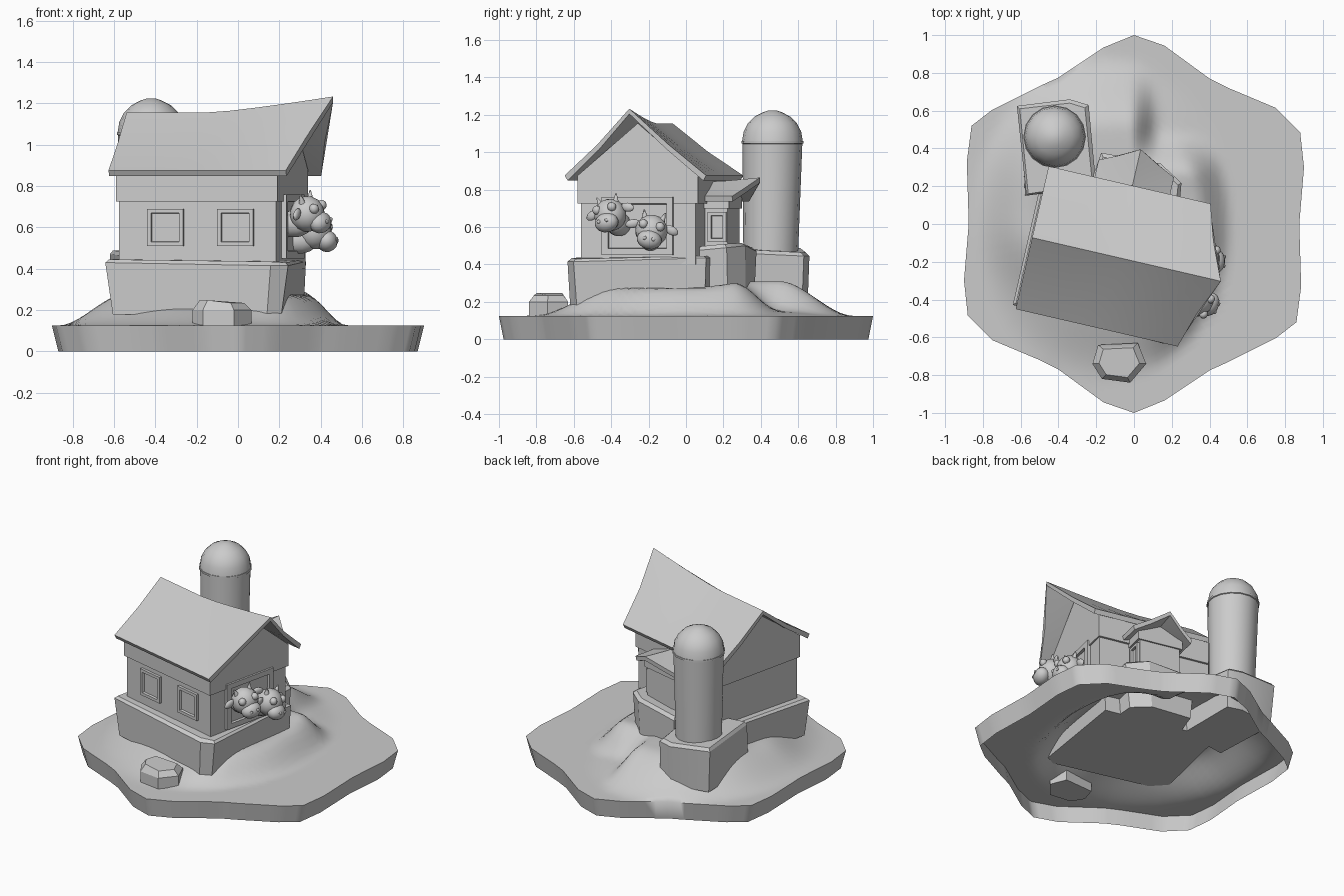
import bpy, bmesh
from math import radians, sin, cos, pi, hypot
from mathutils import Matrix

if "Cube" in bpy.data.objects:
    bpy.data.objects.remove(bpy.data.objects["Cube"])

T, R = Matrix.Translation, Matrix.Rotation
I = Matrix.Identity(4)
HOUSE = T((-0.125, -0.168, 0)) @ R(radians(-13), 4, 'Z')
ANNEX = HOUSE @ T((0.03, 0, 0)) @ R(radians(90), 4, 'Z')


def finish(name, bm, matrix=I, angle=30):
    bmesh.ops.transform(bm, matrix=matrix, verts=bm.verts)
    me = bpy.data.meshes.new(name)
    bm.to_mesh(me)
    bm.free()
    ob = bpy.data.objects.new(name, me)
    bpy.context.collection.objects.link(ob)
    bpy.ops.object.select_all(action='DESELECT')
    ob.select_set(True)
    bpy.context.view_layer.objects.active = ob
    bpy.ops.object.shade_smooth_by_angle(angle=radians(angle))
    return ob


def loft(name, rings, matrix=I, start=True, end=True, angle=30, bevel=0):
    """Skin a list of equal-length point rings."""
    bm = bmesh.new()
    vs = [[bm.verts.new(p) for p in ring] for ring in rings]
    n = len(vs[0])
    for a, b in zip(vs, vs[1:]):
        for i in range(n):
            j = (i + 1) % n
            bm.faces.new((a[i], a[j], b[j], b[i]))
    if start:
        bm.faces.new(vs[0][::-1])
    if end:
        bm.faces.new(vs[-1])
    if start and end:
        bmesh.ops.recalc_face_normals(bm, faces=bm.faces)
    if bevel:
        bmesh.ops.bevel(bm, geom=bm.edges[:], offset=bevel, segments=1, affect='EDGES')
    return finish(name, bm, matrix, angle)


def rect(x0, x1, y0, y1, z):
    return [(x0, y0, z), (x1, y0, z), (x1, y1, z), (x0, y1, z)]


def smooth(t):
    t = min(1, max(0, t))
    return t * t * (3 - 2 * t)


# island: hollow shell with a lopsided hill
half = [(0, 1), (.16, .945), (.4, .77), (.5, .72), (.75, .615), (.88, .485), (.9, .3),
        (.875, 0), (.885, -.33), (.86, -.52), (.75, -.605), (.5, -.73), (.4, -.775), (.16, -.935)]
outline = half + [(-x, -y) for x, y in half]
outline = [(a[0] + (b[0] - a[0]) * k / 4, a[1] + (b[1] - a[1]) * k / 4)
           for a, b in zip(outline, outline[1:] + outline[:1]) for k in range(4)]


def ground(x, y):
    dx = x + .15
    right, back, front = smooth(dx / .4), smooth(y / .4), smooth(-y / .5)
    r = hypot(dx / (.72 if dx < 0 else .68), y / (.9 if y > 0 else .85))
    band = .45 - .15 * right + .15 * front * (1 - right)
    height = .15 + .035 * back - .03 * front * (1 - right)
    ledge = 1 - .85 * smooth((x + .02) / .16) * smooth((y - .25) / .25)
    return .125 + height * smooth((1 - r) / band) * ledge


rings = [[(x * .965, y * .975, 0) for x, y in outline]]
rings += [[(x * s, y * s, ground(x * s, y * s) if s < 1 else .125) for x, y in outline]
          for s in [1 - k / 26 for k in range(26)]]
loft("island", rings, start=False, angle=65)

# stone foundations and loose rock
loft("house_foundation", [
    [(-.41, -.36, .18), (.36, -.38, .18), (.42, -.33, .18), (.37, .36, .18), (-.41, .36, .18)],
    [(-.445, -.37, .43), (.38, -.39, .415), (.455, -.34, .415), (.38, .37, .435), (-.445, .37, .445)],
    [(-.43, -.355, .445), (.36, -.37, .435), (.44, -.33, .43), (.37, .355, .445), (-.43, .36, .455)]],
    HOUSE)
loft("annex_foundation", [
    [(-.18, .25, .18), (.28, .25, .18), (.25, .46, .18), (.13, .53, .18), (-.15, .51, .18)],
    [(-.2, .25, .47), (.31, .25, .47), (.28, .46, .49), (.15, .535, .50), (-.17, .52, .47)],
    [(-.18, .25, .49), (.29, .25, .49), (.265, .445, .51), (.145, .51, .515), (-.155, .5, .49)]], HOUSE)
loft("silo_foundation", [
    [(-.58, .15, .18), (-.24, .2, .18), (-.24, .62, .18), (-.34, .65, .18), (-.6, .61, .18)],
    [(-.57, .15, .465), (-.2, .2, .465), (-.24, .63, .445), (-.34, .66, .445), (-.62, .625, .47)],
    [(-.56, .16, .485), (-.22, .21, .485), (-.26, .615, .465), (-.34, .64, .465), (-.605, .61, .488)]])
rock = [(-.22, -.74), (-.17, -.82), (-.02, -.84), (.065, -.74), (.02, -.63), (-.19, -.64)]
loft("rock", [[(x, y, .11) for x, y in rock], [(x, y, .2) for x, y in rock],
              [(-.08 + (x + .08) * .75, -.73 + (y + .73) * .75, .248 if x < -.05 else .235) for x, y in rock]])


def walls(name, x0, x1, w, base, split, eave, tops, matrix):
    """Lower storey plus a slightly wider upper storey with gables."""
    loft(name + "_lower_wall", [rect(x0 + .01, x1 - .01, -w + .015, w - .015, z) for z in (base, split + .01)], matrix)
    loft(name + "_upper_wall", [
        [(x, -w, split), (x, w, split), (x, w, eave), (x, 0, top), (x, -w, eave)]
        for x, top in zip((x0, x1), tops)], matrix)


def roof(name, eave_x, ridge_x, w, eave, ridge, lift, matrix, sag=.012, thick=.028):
    """Slab gable roof whose ridge rises and leans out at the far end."""
    rings = []
    for k in range(9):
        t = k / 8
        ex = eave_x[0] + (eave_x[1] - eave_x[0]) * t
        rx = ridge_x[0] + (ridge_x[1] - ridge_x[0]) * t
        rz = ridge + lift * max(0, (t - .4) / .6) ** 1.2
        mx, mz = (ex + rx) / 2 - sag * t, (eave + rz) / 2 - sag
        top = [(ex, -w, eave), (mx, -w / 2, mz), (rx, 0, rz), (mx, w / 2, mz), (ex, w, eave)]
        rings.append(top + [(x, y * .96, z - thick) for x, y, z in top[::-1]])
    loft(name, rings, matrix, angle=35)


def window(name, w, h, frame, matrix):
    """Picture frame with a recessed pane, facing local -y."""
    def r(k, d):
        a, b = w / 2 - k, h / 2 - k
        return [(-a, d, -b), (a, d, -b), (a, d, b), (-a, d, b)]
    loft(name, [r(0, .02), r(0, -.018), r(frame, -.018), r(frame + .003, -.003)], matrix)


# house and back annex
walls("house", -.40, .40, .33, .40, .725, .875, (1.115, 1.155), HOUSE)
roof("house_roof", (-.425, .455), (-.425, .60), .388, .876, 1.155, .078, HOUSE)
walls("annex", .2, .45, .155, .45, .70, .755, (.82, .825), ANNEX)
roof("annex_roof", (.24, .48), (.2, .585), .205, .765, .845, .02, ANNEX, sag=.004)

# windows
for k, x in enumerate((-.157, .19)):
    window(f"front_window_{k + 1}", .18, .18, .02, HOUSE @ T((x, -.315, .60)))
TURN = R(radians(90), 4, 'Z')
window("gable_window", .39, .31, .035, HOUSE @ T((.395, 0, .605)) @ TURN)
window("annex_window", .10, .16, .018, HOUSE @ T((.17, .385, .60)) @ TURN)

# silo with domed cap and rim
prof = [(.145, .40), (.160, 1.045), (.166, 1.048), (.166, 1.06)]
prof += [(.162 * cos(a), 1.06 + .162 * sin(a)) for a in [k * pi / 2 / 5 for k in range(5)]]
prof += [(.02, 1.224)]
loft("silo", [[(-.415 - .005 * (z > 1) + r * cos(k * pi / 8), .452 + .01 * (z > 1) + r * sin(k * pi / 8), z)
               for k in range(16)] for r, z in prof], angle=40)


# cow heads leaning out of the gable window
def ball(bm, c, s, rot=I, seg=14):
    bmesh.ops.create_uvsphere(bm, u_segments=seg, v_segments=seg // 2 + 1, radius=1,
                              matrix=T(c) @ rot @ Matrix.Diagonal((*s, 1)))


def cow(name, pos, yaw, pitch, roll):
    m = T(pos) @ R(radians(yaw), 4, 'Z') @ R(radians(pitch), 4, 'Y') @ R(radians(roll), 4, 'X')
    bm = bmesh.new()
    ball(bm, (0, 0, 0), (.085, .087, .087))
    ball(bm, (-.08, 0, -.05), (.1, .06, .065))
    finish(name + "_head", bm, m, 60)
    bm = bmesh.new()
    ball(bm, (.065, 0, -.042), (.052, .067, .052))
    for s in (-1, 1):
        ball(bm, (.113, s * .024, -.032), (.006, .011, .011), seg=8)
    finish(name + "_muzzle", bm, m, 60)
    bm = bmesh.new()
    for s in (-1, 1):
        ball(bm, (.06, s * .045, .035), (.024, .025, .025), seg=10)
    finish(name + "_eyes", bm, m, 60)
    bm = bmesh.new()
    for s in (-1, 1):
        ball(bm, (-.005, s * .105, .02), (.014, .04, .024), R(s * -.35, 4, 'X'), 10)
    finish(name + "_ears", bm, m, 60)
    bm = bmesh.new()
    for s in (-1, 1):
        bmesh.ops.create_cone(bm, segments=8, radius1=.017, radius2=.003, depth=.045, cap_ends=True,
                              matrix=T((0, s * .052, .085)) @ R(s * -.25, 4, 'X'))
    finish(name + "_horns", bm, m, 60)


cow("left_cow", (.335, -.405, .665), -25, 0, 12)
cow("right_cow", (.37, -.185, .58), -4, 5, -10)
